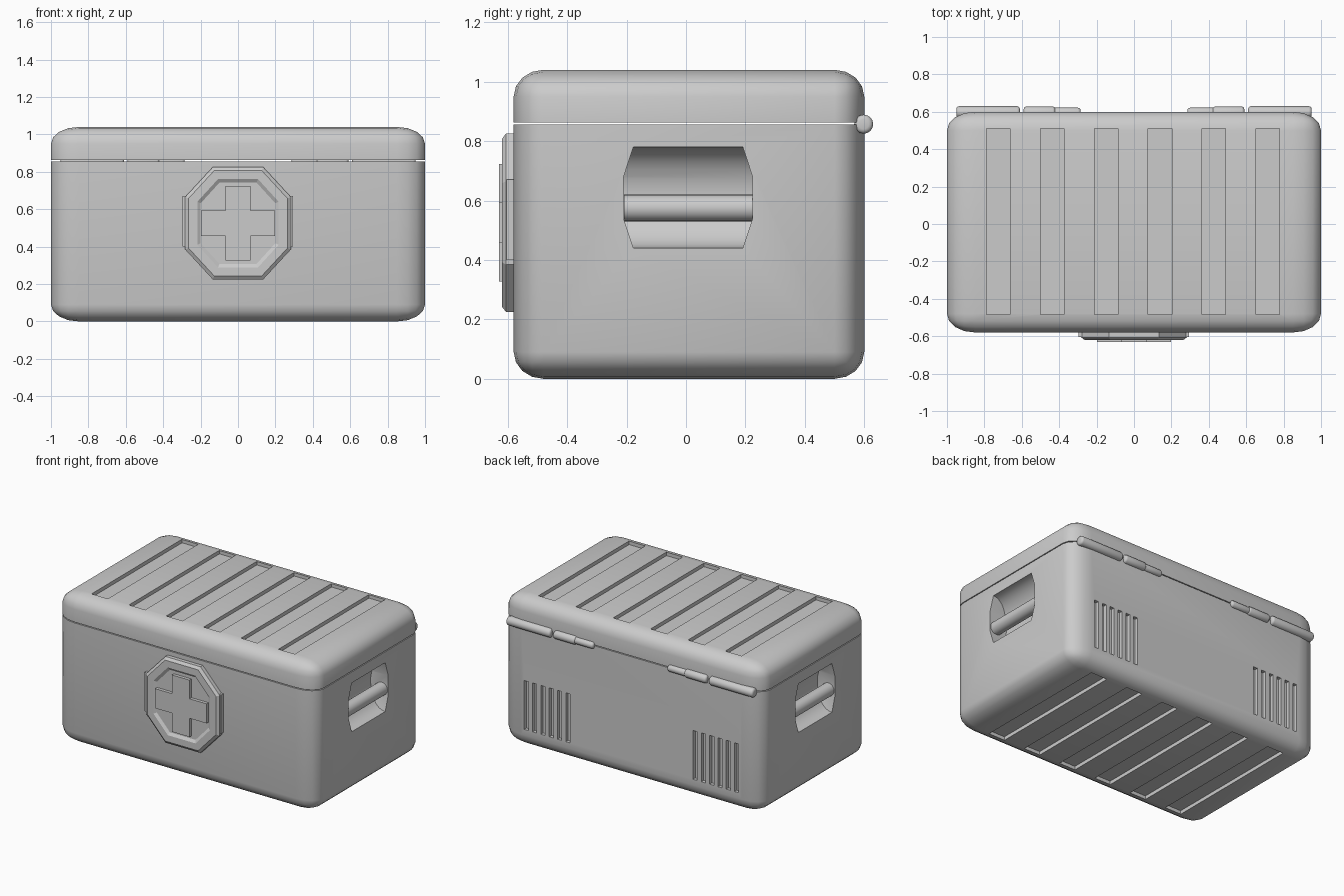
import bpy, bmesh, math
from mathutils import Vector, Matrix

cube = bpy.data.objects.get("Cube")
if cube:
    bpy.data.objects.remove(cube, do_unlink=True)

grey = bpy.data.materials.new("plain grey")
grey.use_nodes = True
COLOUR = (0.6, 0.6, 0.6, 1)
grey.diffuse_color = COLOUR
grey.node_tree.nodes["Principled BSDF"].inputs["Base Color"].default_value = COLOUR


def finish(bm, name):
    bmesh.ops.recalc_face_normals(bm, faces=bm.faces)
    mesh = bpy.data.meshes.new(name)
    bm.to_mesh(mesh)
    bm.free()
    mesh.materials.append(grey)
    obj = bpy.data.objects.new(name, mesh)
    bpy.context.collection.objects.link(obj)
    return obj


def smooth(obj, angle=35):
    bpy.ops.object.select_all(action="DESELECT")
    obj.select_set(True)
    bpy.context.view_layer.objects.active = obj
    bpy.ops.object.shade_smooth_by_angle(angle=math.radians(angle))


def add_box(bm, low, high):
    low, high = Vector(low), Vector(high)
    size = Matrix.Diagonal((*(high - low), 1))
    bmesh.ops.create_cube(bm, size=1, matrix=Matrix.Translation((low + high) / 2) @ size)


def slice_off(bm, point, normal):
    """Remove everything on the normal side of a plane and cap the hole."""
    cut = bmesh.ops.bisect_plane(bm, geom=bm.verts[:] + bm.edges[:] + bm.faces[:],
                                 plane_co=point, plane_no=normal, clear_outer=True)
    edges = [e for e in cut["geom_cut"] if isinstance(e, bmesh.types.BMEdge)]
    bmesh.ops.holes_fill(bm, edges=edges, sides=0)


def carve(obj, bm):
    """Subtract a temporary cutter from an object."""
    cutter = finish(bm, "cutter")
    cutter.hide_render = True
    mod = obj.modifiers.new("carve", "BOOLEAN")
    mod.operation, mod.solver, mod.object = "DIFFERENCE", "EXACT", cutter
    graph = bpy.context.evaluated_depsgraph_get()
    mesh = bpy.data.meshes.new_from_object(obj.evaluated_get(graph))
    obj.modifiers.clear()
    obj.data = mesh
    bpy.data.objects.remove(cutter, do_unlink=True)


def half_shell(name, z, side):
    """Rounded box kept on one side of the lid seam."""
    bm = bmesh.new()
    stretch = Vector((1.5, 1, 0.9))
    add_box(bm, (-1 / 1.5, -0.58, 0), (1 / 1.5, 0.6, 1.04 / 0.9))
    bmesh.ops.bevel(bm, geom=bm.edges[:], offset=0.1, segments=4, profile=0.5, affect="EDGES")
    bmesh.ops.scale(bm, vec=stretch, verts=bm.verts)
    slice_off(bm, (0, 0, z), (0, 0, side))
    return finish(bm, name)


def add_ribs(bm, low, high):
    for i in range(6):
        x = -0.725 + 0.288 * i
        add_box(bm, (x - 0.063, -0.485, low), (x + 0.063, 0.51, high))


# Lid with long channels on top
lid = half_shell("lid", 0.862, -1)
cut = bmesh.new()
add_ribs(cut, 1.015, 1.1)
carve(lid, cut)
smooth(lid)

# Body with channels underneath
body = half_shell("body", 0.856, 1)
cut = bmesh.new()
add_ribs(cut, -0.1, 0.025)
carve(body, cut)

# Two panels of upright vent slots on the back
cut = bmesh.new()
for side in (-1, 1):
    for i in range(6):
        x = side * 0.65 + (i - 2.5) * 0.064
        add_box(cut, (x - 0.016, 0.575, 0.13), (x + 0.016, 0.7, 0.47))
carve(body, cut)

# Scooped hand recesses on both ends
for side in (-1, 1):
    cut = bmesh.new()
    place = Matrix.Translation((side, 0.007, 0.61)) @ Matrix.Diagonal((0.8, 1, 1, 1))
    bmesh.ops.create_cone(cut, cap_ends=True, segments=32, radius1=0.17, radius2=0.17, depth=0.434,
                          matrix=place @ Matrix.Rotation(math.pi / 2, 4, "X"))
    for y in (-1, 1):
        for z in (-1, 1):
            slice_off(cut, (0, 0.007 + y * 0.217, 0.61 + z * 0.07), (0, y, z * 0.33))
    carve(body, cut)
smooth(body)

# Round grip bar across each recess
for side, name in ((-1, "right_handle"), (1, "left_handle")):
    bm = bmesh.new()
    place = Matrix.Translation((side * 0.95, 0.007, 0.575))
    bmesh.ops.create_cone(bm, cap_ends=True, segments=24, radius1=0.045, radius2=0.045, depth=0.432,
                          matrix=place @ Matrix.Rotation(math.pi / 2, 4, "X"))
    smooth(finish(bm, name))


def hinge_barrel(name, x1, x2, radius):
    bm = bmesh.new()
    place = Matrix.Translation(((x1 + x2) / 2, 0.598, 0.857))
    bmesh.ops.create_cone(bm, cap_ends=True, segments=16, radius1=radius, radius2=radius,
                          depth=abs(x2 - x1), matrix=place @ Matrix.Rotation(math.pi / 2, 4, "Y"))
    rims = [e for e in bm.edges if abs(e.verts[0].co.x - e.verts[1].co.x) < 1e-4]
    bmesh.ops.bevel(bm, geom=rims, offset=0.015, segments=3, profile=0.5, affect="EDGES")
    smooth(finish(bm, name), 50)


# Hinge barrels in pairs along the back seam
for side, word in ((-1, "right"), (1, "left")):
    hinge_barrel(word + "_outer_hinge", side * 0.95, side * 0.61, 0.032)
    hinge_barrel(word + "_inner_hinge", side * 0.59, side * 0.42, 0.03)
    hinge_barrel(word + "_hinge_tip", side * 0.44, side * 0.285, 0.024)


def front_plate(points, name, back, front):
    """Extrude an x-z outline along y and return its mesh builder and front face."""
    bm = bmesh.new()
    face = bm.faces.new([bm.verts.new((x, back, z + 0.525)) for x, z in points])
    out = bmesh.ops.extrude_face_region(bm, geom=[face], use_keep_orig=True)
    verts = [v for v in out["geom"] if isinstance(v, bmesh.types.BMVert)]
    bmesh.ops.translate(bm, vec=(0, front - back, 0), verts=verts)
    top = [f for f in out["geom"] if isinstance(f, bmesh.types.BMFace)][0]
    return bm, top


# Eight-sided badge with a sloped rim and shallow dish
a, b, w, h = 0.135, 0.14, 0.283, 0.3
octagon = [(-a, -h), (a, -h), (w, -b), (w, b), (a, h), (-a, h), (-w, b), (-w, -b)]
bm, top = front_plate(octagon, "badge", -0.56, -0.606)
for inset, step in ((0.02, -0.014), (0.05, 0), (0.02, 0.012)):
    bmesh.ops.inset_region(bm, faces=[top], thickness=inset)
    bmesh.ops.translate(bm, vec=(0, step, 0), verts=top.verts)
finish(bm, "badge")

# Side tabs behind the badge
bm = bmesh.new()
add_box(bm, (-0.297, -0.604, 0.4), (0.293, -0.57, 0.67))
finish(bm, "badge_tabs")

# Raised cross in the dish
t, r = 0.068, 0.198
cross = [(-t, -r), (t, -r), (t, -t), (r, -t), (r, t), (t, t),
         (t, r), (-t, r), (-t, t), (-r, t), (-r, -t), (-t, -t)]
bm, top = front_plate(cross, "cross", -0.6, -0.63)
finish(bm, "cross")
